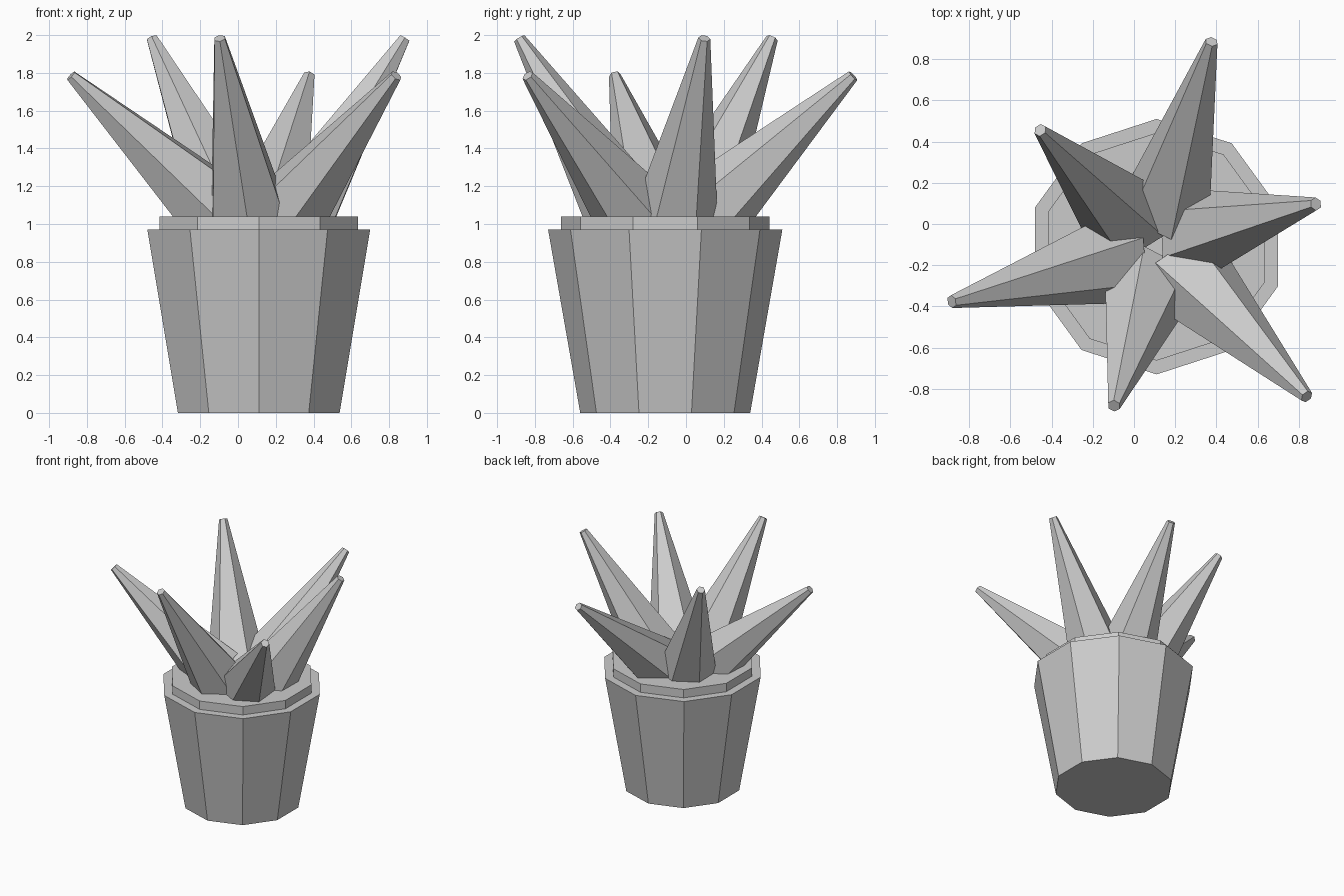
import bpy, bmesh
from math import sin, cos, radians, tau
from mathutils import Vector

if "Cube" in bpy.data.objects:
    bpy.data.objects.remove(bpy.data.objects["Cube"])

CENTRE = Vector((0.11, -0.11, 0))


def loft(name, rings):
    """Closed solid through a list of rings with equal point counts."""
    bm = bmesh.new()
    loops = [[bm.verts.new(p) for p in ring] for ring in rings]
    for a, b in zip(loops, loops[1:]):
        for i in range(len(a)):
            j = (i + 1) % len(a)
            bm.faces.new((a[i], a[j], b[j], b[i]))
    bm.faces.new(loops[0])
    bm.faces.new(loops[-1])
    bmesh.ops.recalc_face_normals(bm, faces=bm.faces)
    mesh = bpy.data.meshes.new(name)
    bm.to_mesh(mesh)
    bm.free()
    obj = bpy.data.objects.new(name, mesh)
    bpy.context.collection.objects.link(obj)
    return obj


def ring(centre, u, v, radius, sides, start=0.0):
    """Regular polygon in the plane spanned by u and v."""
    return [centre + radius * (u * cos(start + tau * i / sides) + v * sin(start + tau * i / sides))
            for i in range(sides)]


X, Y, Z = Vector((1, 0, 0)), Vector((0, 1, 0)), Vector((0, 0, 1))


def level_ring(z, radius):
    return ring(CENTRE + Z * z, Y, X, radius, 10)


# Ten-sided tapered pot and the soil disc standing just above it
loft("pot", [level_ring(0, 0.45), level_ring(0.97, 0.62)])
loft("soil", [level_ring(0.93, 0.553), level_ring(1.04, 0.553)])

# Six six-sided leaves, alternately steep and spread
for k in range(6):
    az = radians(15 + 60 * k)
    out = Vector((cos(az), sin(az), 0))
    side = Vector((-sin(az), cos(az), 0))
    reach, height = (0.80, 1.983) if k % 2 == 0 else (1.03, 1.785)
    base = CENTRE + out * 0.20 + Z * 1.03
    tip = CENTRE + out * reach + Z * height
    axis = (tip - base).normalized()
    up = axis.cross(side).normalized()
    if up.z < 0:
        up = -up
    roll = radians(-15)
    loft(f"leaf_{k + 1}", [ring(base, up, side, 0.228, 6, roll),
                           ring(tip, up, side, 0.032, 6, roll)])
